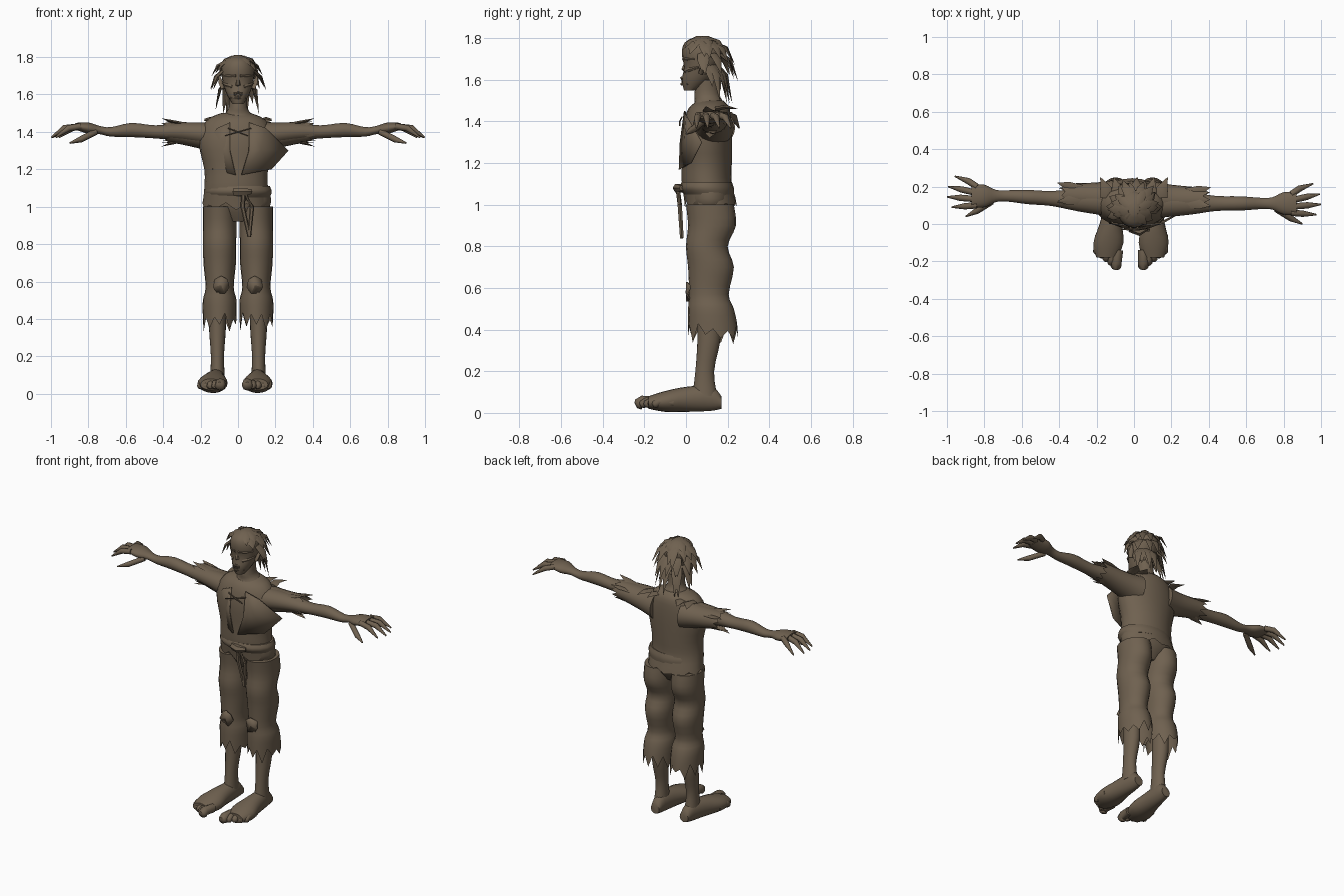
import bpy, bmesh, math, random
from mathutils import Vector

random.seed(4)
if "Cube" in bpy.data.objects:
    bpy.data.objects.remove(bpy.data.objects["Cube"])

BROWN = (.16, .12, .08, 1)
brown = bpy.data.materials.new("weathered brown")
brown.use_nodes = True
brown.diffuse_color = BROWN
brown.node_tree.nodes["Principled BSDF"].inputs["Base Color"].default_value = BROWN


def finish(name, bm):
    """Turn a bmesh into a shaded object with the shared material."""
    bmesh.ops.recalc_face_normals(bm, faces=bm.faces)
    mesh = bpy.data.meshes.new(name)
    bm.to_mesh(mesh)
    bm.free()
    mesh.materials.append(brown)
    obj = bpy.data.objects.new(name, mesh)
    bpy.context.collection.objects.link(obj)
    bpy.ops.object.select_all(action="DESELECT")
    obj.select_set(True)
    bpy.context.view_layer.objects.active = obj
    bpy.ops.object.shade_smooth_by_angle(angle=math.radians(50))
    return obj


def bridge(bm, rings, closed_end=True):
    """Skin neighbouring rings and close the ends."""
    for lower, upper in zip(rings, rings[1:]):
        for k in range(len(lower)):
            bm.faces.new((lower[k - 1], lower[k], upper[k], upper[k - 1]))
    bm.faces.new(rings[0])
    if closed_end:
        bm.faces.new(rings[-1])


def soften(rows, steps=3):
    """Pass a smooth curve through a few key sections."""
    rows = [Vector(row) for row in rows]
    padded = [rows[0]] + rows + [rows[-1]]
    result = []
    for before, start, end, after in zip(padded, padded[1:], padded[2:], padded[3:]):
        for step in range(steps):
            t = step / steps
            leave, arrive = (end - before) / 2, (after - start) / 2
            blend = t * t * (3 - 2 * t)
            result.append(start.lerp(end, blend) + leave * t * (1 - t) ** 2 - arrive * t * t * (1 - t))
    return result + [rows[-1]]


def loft(name, axis, rows, middle=0, side=1, tear=0, bend=None):
    """Oval sections (position, half width, half depth, centre); tear makes a ragged end."""
    bm = bmesh.new()
    rings = []
    sides = 20
    sections = soften(rows)
    for section in sections:
        position, wide, deep, centre = section
        ring = []
        for k in range(sides):
            angle = math.tau * k / sides
            a = middle + wide * math.cos(angle)
            b = centre + deep * math.sin(angle)
            along = position
            if tear and section is sections[-1]:
                along += tear * (random.uniform(.4, 1) if k % 2 else random.uniform(-.3, .2))
            point = Vector({"x": (along, a, b), "y": (a, along, b), "z": (a, b, along)}[axis])
            point.x *= side
            ring.append(bm.verts.new(bend(point) if bend else point))
        rings.append(ring)
    bridge(bm, rings, closed_end=not tear)
    return finish(name, bm)


def tubes(name, paths, width, tip, sides=6, flat=1):
    """Tubes along paths, narrowing at the last point, optionally flattened into blades."""
    bm = bmesh.new()
    for path in paths:
        path = [Vector(point) for point in path]
        rings = []
        for before, point, after in zip(path[:1] + path, path, path[1:] + path[-1:]):
            ahead = (after - before).normalized()
            guide = Vector((0, 0, 1)) if abs(ahead.z) < .95 else Vector((0, -1, 0))
            across = ahead.cross(guide).normalized()
            up = across.cross(ahead) * flat
            radius = tip if point is path[-1] else width
            ring = []
            for k in range(sides):
                angle = math.tau * k / sides
                offset = across * math.cos(angle) + up * math.sin(angle)
                ring.append(bm.verts.new(point + offset * radius))
            rings.append(ring)
        bridge(bm, rings)
    return finish(name, bm)


def blades(name, paths, width):
    """Pointed scraps of cloth or locks of hair."""
    return tubes(name, paths, width, tip=.001, sides=4, flat=.35)


def flap(name, points):
    """Thin torn cloth panel fanned around its raised middle."""
    bm = bmesh.new()
    corners = [bm.verts.new(point) for point in points]
    middle = sum((corner.co for corner in corners), Vector()) / len(corners)
    centre = bm.verts.new(middle - Vector((0, .01, 0)))
    for k, corner in enumerate(corners):
        bm.faces.new((corners[k - 1], corner, centre))
    panel = finish(name, bm)
    panel.modifiers.new("thickness", "SOLIDIFY").thickness = .008


# Head and neck
loft("head", "z", [(1.55, .03, .03, .02), (1.6, .06, .07, .05), (1.66, .08, .08, .07),
                   (1.73, .09, .1, .08), (1.78, .07, .085, .08), (1.81, .02, .03, .08)])
loft("neck", "z", [(1.6, .05, .05, .1), (1.53, .05, .06, .1), (1.49, .08, .07, .11), (1.44, .15, .09, .1)])

# Face
tubes("nose", [[(0, .01, 1.7), (0, -.01, 1.65), (0, 0, 1.63)]], width=.013, tip=.01)
for label, height in (("upper", 1.61), ("lower", 1.58)):
    tubes(label + "_lip", [[(-.04, .01, height), (0, -.02, height), (.04, .01, height)]], .008, .005)
tubes("teeth", [[(x / 100, -.02, 1.61), (x / 100, -.02, 1.59)] for x in range(-2, 3)], .005, .002)
for side, label in ((1, "left"), (-1, "right")):
    tubes(label + "_brow", [[(side * x, y, 1.7) for x, y in ((.01, -.01), (.05, .005), (.08, .04))]], .01, .004)
    tubes(label + "_cheekbone", [[(side * .03, 0, 1.64), (side * .06, .02, 1.65), (side * .08, .06, 1.66)]],
          width=.01, tip=.005)
    tubes(label + "_ear", [[(side * .08, .07, 1.63), (side * .09, .08, 1.66), (side * .1, .1, 1.7)]],
          width=.016, tip=.004, flat=.6)

# Ragged hair in tiers round the sides and back of the skull, longest behind
locks = []
for height, inset, reach, drop, spread in ((1.8, .03, .08, .05, 2.4), (1.78, .06, .09, .09, 2),
                                           (1.73, .08, .08, .12, 1.7), (1.67, .07, .06, .15, 1.2)):
    count = 12
    for k in range(count):
        turn = spread * (2 * k / (count - 1) - 1) + random.uniform(-.2, .2)
        outward = Vector((math.sin(turn), math.cos(turn), 0))
        fall = Vector((0, 0, -drop))
        length = random.uniform(.6, 1.05) + .2 * max(0, outward.y)
        root = Vector((0, .08, height)) + outward * inset
        bulge = root + outward * reach * length * .6 + fall * .3
        locks.append([root, bulge, root + (outward * reach + fall) * length])
blades("hair", locks, width=.023)

# Shirt with open lapels and crossed ties
loft("shirt", "z", [(1.5, .08, .06, .12), (1.46, .16, .1, .11), (1.35, .2, .12, .1),
                    (1.2, .17, .12, .1), (1.1, .17, .12, .1), (1.01, .18, .125, .12)],
     middle=-.01, tear=-.04)
for label, reach in (("left", 1), ("right", -.75)):
    flap(label + "_lapel", [(reach * x, y, z) for x, y, z in (
        (.06, -.01, 1.45), (.15, 0, 1.42), (.27, .07, 1.3), (.18, .02, 1.2),
        (.02, -.035, 1.17), (.06, -.03, 1.3))])
    tubes(label + "_chest_tie", [[(reach * .07, -.02, 1.42), (0, -.03, 1.4), (-reach * .07, -.03, 1.38)]],
          width=.004, tip=.003)
blades("collar_rags", [[(x, .14, 1.46), (x, .19, 1.47), (x * 1.2, .25, 1.46)]
                       for x in (-.15, -.09, .09, .15)], width=.03)

# Waist sash with hanging cord
loft("sash", "z", [(1.11, .17, .12, .1), (1.08, .18, .13, .1), (1.05, .17, .12, .11)])
tubes("sash_knot", [[(-.02, -.02, 1.08), (.03, -.04, 1.08), (.07, -.02, 1.08)]], width=.024, tip=.014)
tubes("hanging_cord", [[(.03, -.04, 1.08), (.05 + swing, -.03, 1), (.06, -.02, .84)]
                       for swing in (-.025, .025)], width=.012, tip=.01)

# Trouser seat
loft("trouser_seat", "z", [(1.08, .17, .11, .11), (1, .17, .105, .115), (.92, .07, .06, .11)])

for side, label in ((1, "left"), (-1, "right")):
    lean = .04 if side < 0 else 0

    def swing_arm(point):
        return point + Vector((0, lean * min(1, abs(point.x) * 1.5), 0))

    def turn_foot(point):
        return point - Vector((lean * 3 * (.16 - point.y), 0, 0))

    # Trouser leg with gathered knee and torn, flaring hem
    loft(label + "_trouser_leg", "z", [
        (1, .09, .115, .115), (.9, .09, .115, .125), (.8, .088, .1, .1), (.7, .087, .11, .12),
        (.57, .075, .095, .11), (.5, .09, .11, .12), (.41, .09, .12, .13)], .098, side, tear=-.08)
    patch = []
    for k in range(7):
        angle = math.tau * k / 7
        patch.append((side * (.09 + .045 * math.sin(angle)), k % 2 * .02, .58 + .05 * math.cos(angle)))
    flap(label + "_knee_patch", patch)

    # Shin, foot and toes
    loft(label + "_shin", "z", [(.5, .045, .055, .11), (.35, .045, .055, .11),
                                (.2, .035, .045, .09), (.08, .04, .06, .09)], .11, side)
    loft(label + "_foot", "y", [(.17, .03, .03, .05), (.12, .04, .06, .07), (0, .06, .06, .065),
                                (-.1, .08, .05, .055), (-.18, .055, .03, .05)], .105, side, bend=turn_foot)
    toes = []
    for k in range(5):
        x, tip = side * (.05 + .028 * k), -.24 + .02 * k
        toes.append([turn_foot(Vector(point)) for point in (
            (x, tip + .1, .05), (x, tip + .03, .055), (x, tip + .01, .04), (x, tip, .035))])
    tubes(label + "_big_toe", toes[:1], width=.028, tip=.015, sides=8)
    tubes(label + "_small_toes", toes[1:], width=.02, tip=.009, sides=8)

    # Arm and palm
    loft(label + "_arm", "x", [
        (.1, .08, .07, 1.38), (.3, .06, .05, 1.4), (.44, .04, .035, 1.4), (.57, .038, .038, 1.41),
        (.68, .03, .025, 1.4), (.74, .033, .022, 1.41), (.8, .06, .03, 1.42), (.87, .06, .018, 1.43)],
         .11, side, bend=swing_arm)

    # Fingers and thumb
    fingers = []
    for k in range(4):
        reach = 1 - .015 * (k - 1.3) ** 2
        fingers.append([(.84, .06 + .033 * k, 1.43), (reach - .07, .055 + .045 * k, 1.42),
                        (reach, .05 + .055 * k, 1.37)])
    fingers.append([(.76, .08, 1.4), (.84, .03, 1.36), (.9, 0, 1.34)])
    tubes(label + "_fingers", [[swing_arm(Vector((side * x, y, z))) for x, y, z in finger]
                               for finger in fingers], width=.017, tip=.004, sides=8)

    # Torn sleeve
    loft(label + "_sleeve", "x", [(.1, .1, .09, 1.37), (.2, .08, .07, 1.38), (.36, .065, .055, 1.4)],
         .13, side, tear=.06, bend=swing_arm)
    blades(label + "_sleeve_rags", [
        [swing_arm(Vector((side * x, .13 + flare * math.cos(angle), 1.4 + flare * math.sin(angle))))
         for x, flare in ((.28, .045), (.35, .06), (.41, .08))] for angle in (.6, 2, 4.5)], width=.025)
